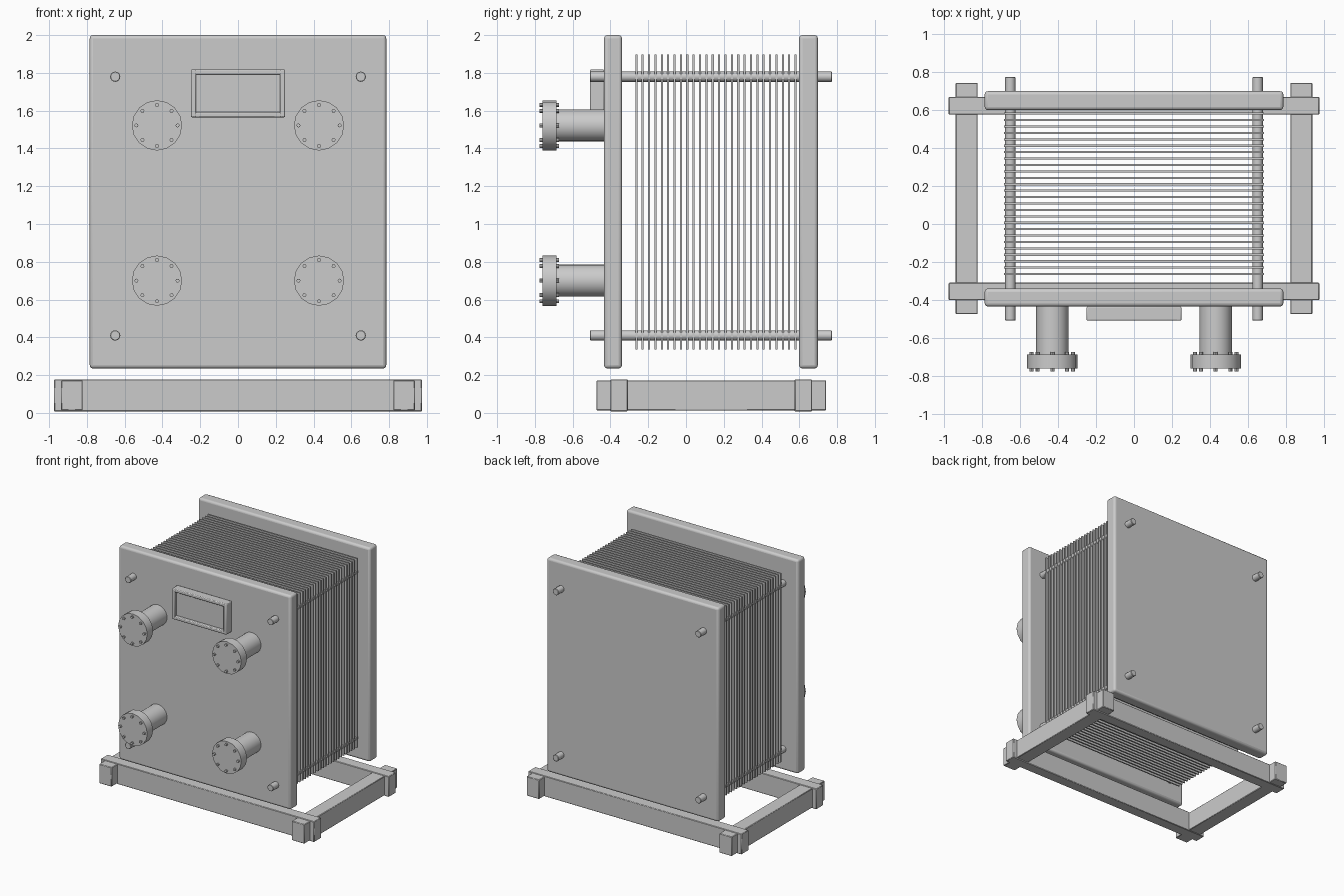
import bpy
import math

if "Cube" in bpy.data.objects:
    bpy.data.objects.remove(bpy.data.objects["Cube"])

steel = bpy.data.materials.new("plain_grey")
steel.diffuse_color = (0.6, 0.6, 0.6, 1.0)
steel.use_nodes = True
steel.node_tree.nodes["Principled BSDF"].inputs["Base Color"].default_value = steel.diffuse_color


def finish(obj, name, bevel=0.0, segments=2):
    obj.name = name
    obj.data.materials.append(steel)
    if bevel:
        mod = obj.modifiers.new("bevel", 'BEVEL')
        mod.width = bevel
        mod.segments = segments
    bpy.ops.object.shade_smooth_by_angle(angle=math.radians(35))
    return obj


def box(name, x, y, z, bevel=0.0, segments=2):
    """Box from (min, max) ranges on each axis."""
    bpy.ops.mesh.primitive_cube_add(
        size=1, location=[(a + b) / 2 for a, b in (x, y, z)])
    obj = bpy.context.object
    obj.scale = [b - a for a, b in (x, y, z)]
    bpy.ops.object.transform_apply(location=False, rotation=False, scale=True)
    return finish(obj, name, bevel, segments)


def rod(name, x, z, y0, y1, radius, sides, bevel=0.0):
    """Cylinder running along the y axis."""
    bpy.ops.mesh.primitive_cylinder_add(
        vertices=sides, radius=radius, depth=y1 - y0,
        location=(x, (y0 + y1) / 2, z), rotation=(math.pi / 2, 0, 0))
    return finish(bpy.context.object, name, bevel, 1)


# Heavy end plates
box("front_end_plate", (-0.785, 0.785), (-0.434, -0.339), (0.235, 2.0), 0.018, 3)
box("back_end_plate", (-0.785, 0.785), (0.598, 0.698), (0.235, 2.0), 0.018, 3)

# Pack of thin plates
COUNT = 26
for i in range(COUNT):
    y = -0.263 + i * (0.58 + 0.263) / (COUNT - 1)
    box("thin_plate", (-0.682, 0.682), (y - 0.0055, y + 0.0055), (0.336, 1.897))

# Tie rods through the four corners
for x in (-0.65, 0.65):
    for z in (0.41, 1.78):
        rod("tie_rod", x, z, -0.508, 0.772, 0.027, 16, 0.003)

# Flanged pipes with a ring of eight bolts
for x in (-0.429, 0.429):
    for z in (0.70, 1.522):
        rod("pipe", x, z, -0.70, -0.42, 0.085, 24)
        rod("pipe_flange", x, z, -0.76, -0.685, 0.133, 16)
        for k in range(8):
            a = k * math.pi / 4
            rod("flange_bolt", x + 0.109 * math.cos(a), z + 0.109 * math.sin(a),
                -0.775, -0.672, 0.0105, 8)

# Display panel: housing, raised rim and recessed screen
box("display_housing", (-0.228, 0.228), (-0.475, -0.425), (1.59, 1.80), 0.005)
box("display_screen", (-0.23, 0.23), (-0.483, -0.47), (1.585, 1.80))
for s in (-1, 1):
    x = sorted((s * 0.222, s * 0.249))
    box("display_side_rim", x, (-0.508, -0.434), (1.565, 1.818), 0.006)
for z in ((1.565, 1.592), (1.791, 1.818)):
    box("display_cross_rim", (-0.245, 0.245), (-0.507, -0.434), z, 0.006)

# Base frame of crossing beams
for y in ((-0.40, -0.308), (0.575, 0.668)):
    box("base_cross_beam", (-0.974, 0.974), y, (0.008, 0.177), 0.004, 1)
for s in (-1, 1):
    x = sorted((s * 0.822, s * 0.937))
    box("base_side_beam", x, (-0.474, 0.742), (0.013, 0.172), 0.004, 1)
